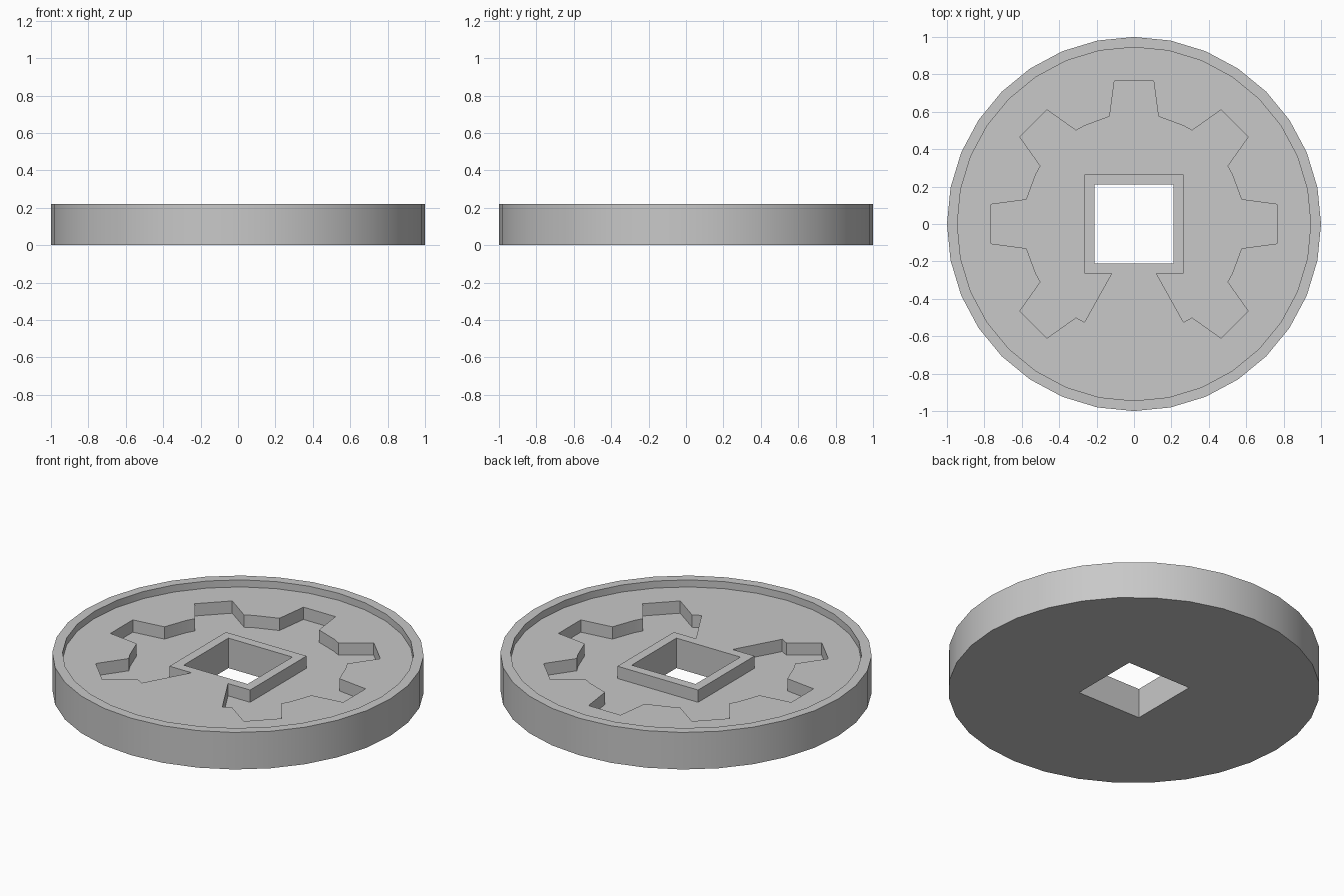
import bpy
import bmesh
import math
from mathutils import Vector, Matrix

cube = bpy.data.objects.get("Cube")
if cube:
    bpy.data.objects.remove(cube, do_unlink=True)

HEIGHT, PLATE, FLOOR = 0.22, 0.178, 0.105
SIDES = 32


def prism(name, outline, bottom, top):
    """Extrude a flat outline straight up between two heights."""
    bm = bmesh.new()
    face = bm.faces.new([bm.verts.new((x, y, bottom)) for x, y in outline])
    grown = bmesh.ops.extrude_face_region(bm, geom=[face], use_keep_orig=True)
    raised = [v for v in grown["geom"] if isinstance(v, bmesh.types.BMVert)]
    bmesh.ops.translate(bm, verts=raised, vec=(0, 0, top - bottom))
    bmesh.ops.recalc_face_normals(bm, faces=bm.faces)
    mesh = bpy.data.meshes.new(name)
    bm.to_mesh(mesh)
    bm.free()
    obj = bpy.data.objects.new(name, mesh)
    bpy.context.collection.objects.link(obj)
    return obj


def circle(radius):
    step = math.tau / SIDES
    return [(radius * math.cos(i * step), radius * math.sin(i * step)) for i in range(SIDES)]


def square(half):
    return [(-half, -half), (half, -half), (half, half), (-half, half)]


def gear_outline():
    """Toothed outer edge, broken by a tongue at the front and wrapped round the central collar."""
    eighth = [(-0.105, 0.765), (-0.13, 0.575), (-0.265, 0.525), (-0.31, 0.5), (-0.465, 0.61)]
    quarter = eighth + [(-y, -x) for x, y in reversed(eighth)]
    teeth = []
    for turn in (2, 3, 0, 1):
        spin = Matrix.Rotation(turn * math.pi / 2, 2)
        teeth += [tuple(spin @ Vector(p)) for p in quarter]
    teeth = teeth[2:-2]
    c, tongue = 0.265, 0.12
    collar = [(-tongue, -c), (-c, -c), (-c, c), (c, c), (c, -c), (tongue, -c)]
    return teeth + collar


# Solid disc and the shapes cut out of it
disc = prism("coin_disc", circle(1.0), 0, HEIGHT)
cutters = [
    prism("rim_cutter", circle(0.945), PLATE, 0.4),
    prism("gear_recess_cutter", gear_outline(), FLOOR, 0.4),
    prism("square_hole_cutter", square(0.21), -0.2, 0.5),
]
for cutter in cutters:
    cutter.hide_render = True
    mod = disc.modifiers.new(cutter.name, "BOOLEAN")
    mod.operation = "DIFFERENCE"
    mod.solver = "EXACT"
    mod.object = cutter

# Apply the cuts and drop the cutters
bpy.context.view_layer.update()
graph = bpy.context.evaluated_depsgraph_get()
cut_mesh = bpy.data.meshes.new_from_object(disc.evaluated_get(graph))
disc.modifiers.clear()
disc.data = cut_mesh
for cutter in cutters:
    bpy.data.objects.remove(cutter, do_unlink=True)

# Plain grey metal
grey = bpy.data.materials.new("plain_grey")
grey.use_nodes = True
colour = (0.58, 0.58, 0.58, 1)
grey.diffuse_color = colour
grey.node_tree.nodes["Principled BSDF"].inputs["Base Color"].default_value = colour
disc.data.materials.clear()
disc.data.materials.append(grey)

# Smooth round edge, crisp corners
bpy.ops.object.select_all(action="DESELECT")
disc.select_set(True)
bpy.context.view_layer.objects.active = disc
bpy.ops.object.shade_smooth_by_angle(angle=math.radians(30))
